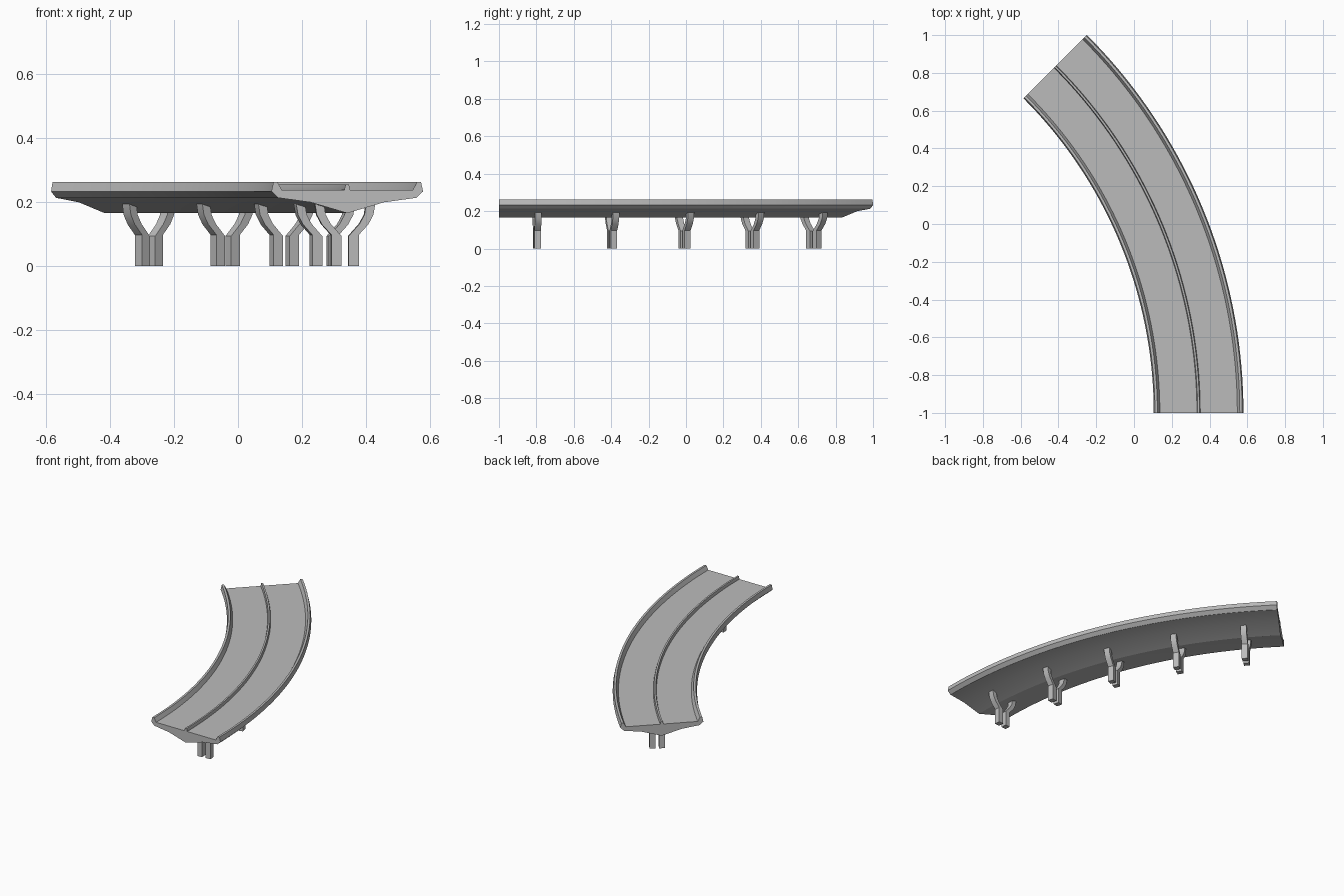
import bpy, bmesh, math
from mathutils import Vector

if "Cube" in bpy.data.objects:
    bpy.data.objects.remove(bpy.data.objects["Cube"])

CX, CY = -2.25, -1.0          # centre of the bend
R = 2.592                     # centre-line radius
SWEEP = math.radians(45)

concrete = bpy.data.materials.new("concrete grey")
concrete.diffuse_color = (0.5, 0.5, 0.5, 1)
concrete.use_nodes = True
concrete.node_tree.nodes["Principled BSDF"].inputs["Base Color"].default_value = concrete.diffuse_color


def finish(bm, name, angle=20):
    bmesh.ops.recalc_face_normals(bm, faces=bm.faces)
    me = bpy.data.meshes.new(name)
    bm.to_mesh(me)
    bm.free()
    me.materials.append(concrete)
    ob = bpy.data.objects.new(name, me)
    bpy.context.collection.objects.link(ob)
    bpy.ops.object.select_all(action='DESELECT')
    bpy.context.view_layer.objects.active = ob
    ob.select_set(True)
    bpy.ops.object.shade_smooth_by_angle(angle=math.radians(angle))
    return ob


def place(offset, z, a, along=0.0):
    """Point at radial offset, height z and bend angle a."""
    r = R + offset
    return Vector((CX + r * math.cos(a) - along * math.sin(a),
                   CY + r * math.sin(a) + along * math.cos(a), z))


def sweep(name, section, steps=36):
    """Carry a closed section round the bend and cap both ends."""
    bm = bmesh.new()
    rings = [[bm.verts.new(place(o, z, SWEEP * i / steps)) for o, z in section]
             for i in range(steps + 1)]
    n = len(section)
    for a, b in zip(rings, rings[1:]):
        for j in range(n):
            k = (j + 1) % n
            bm.faces.new((a[j], a[k], b[k], b[j]))
    bm.faces.new(rings[0])
    bm.faces.new(rings[-1])
    return finish(bm, name)


# Deck with V-shaped belly and raised edge kerbs
half = [(0.115, 0.199), (0.216, 0.213), (0.2375, 0.233), (0.231, 0.262),
        (0.218, 0.262), (0.205, 0.237)]
sweep("road_deck", [(0, 0.165)] + half + [(-o, z) for o, z in reversed(half)])

# Central divider
sweep("lane_divider", [(-0.009, 0.23), (0.009, 0.23), (0.009, 0.24),
                       (0.005, 0.255), (-0.005, 0.255), (-0.009, 0.24)])

# Forked piers: two mirrored posts that curve outwards under the deck
outer = [(0.043, 0), (0.043, 0.097), (0.073, 0.130), (0.089, 0.160), (0.095, 0.196)]
inner = [(0.011, 0), (0.011, 0.093), (0.045, 0.131), (0.061, 0.160), (0.066, 0.192)]
DEPTH = 0.0175

for p in range(5):
    ang = math.radians(4.5 + 9 * p)
    bm = bmesh.new()
    for side in (1, -1):
        rings = [[bm.verts.new(place(side * o, z, ang, d))
                  for (o, z), d in ((w, -DEPTH), (w, DEPTH), (v, DEPTH), (v, -DEPTH))]
                 for w, v in zip(outer, inner)]
        for a, b in zip(rings, rings[1:]):
            for j in range(4):
                k = (j + 1) % 4
                bm.faces.new((a[j], a[k], b[k], b[j]))
        bm.faces.new(rings[0])
        bm.faces.new(rings[-1])
    finish(bm, "forked_pier_%d" % (p + 1), 30)
